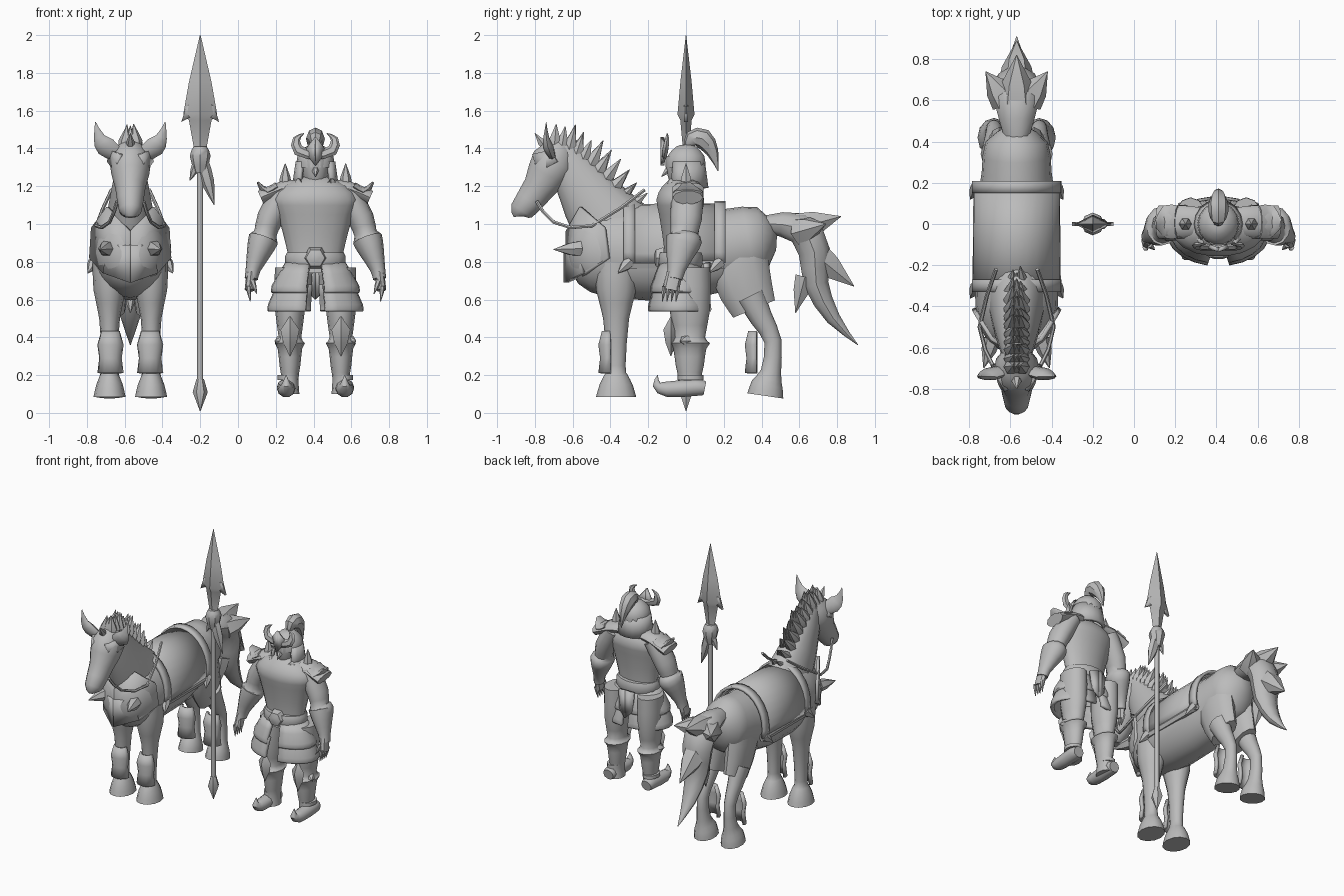
import bpy, bmesh, math, random
from mathutils import Vector

HORSE, WARRIOR, SPEAR = -.57, .41, -.2
random.seed(4)

if "Cube" in bpy.data.objects:
    bpy.data.objects.remove(bpy.data.objects["Cube"], do_unlink=True)

stone = bpy.data.materials.new("plain grey")
stone.use_nodes = True
stone.diffuse_color = (.5, .5, .5, 1)
stone.node_tree.nodes["Principled BSDF"].inputs["Base Color"].default_value = stone.diffuse_color


def finish(name, builder, thickness=0):
    """Turn a bmesh into a shaded object, optionally thickened."""
    bmesh.ops.recalc_face_normals(builder, faces=builder.faces[:])
    mesh = bpy.data.meshes.new(name)
    builder.to_mesh(mesh)
    builder.free()
    mesh.materials.append(stone)
    part = bpy.data.objects.new(name, mesh)
    bpy.context.collection.objects.link(part)
    bpy.ops.object.select_all(action='DESELECT')
    part.select_set(True)
    bpy.context.view_layer.objects.active = part
    bpy.ops.object.shade_smooth_by_angle(angle=math.radians(40))
    if thickness:
        solid = part.modifiers.new("thickness", 'SOLIDIFY')
        solid.thickness = thickness
        solid.offset = 0


def copies(name, mirrored):
    """Name and side of each copy of a part."""
    return ((name + "_left", 1), (name + "_right", -1)) if mirrored else ((name, 1),)


def rounded(rows):
    """Add one point midway along a smooth curve between each pair of rows."""
    result = [rows[0]]
    for index in range(1, len(rows)):
        before, after = rows[max(index - 2, 0)], rows[min(index + 1, len(rows) - 1)]
        near, far = rows[index - 1], rows[index]
        result += [(near + far) / 2 + (near + far - before - after) / 16, far]
    return result


def tube(name, centre, rows, flat=1, mirrored=False, sides=12, curved=True, arc=None, thickness=.02):
    """Loft ellipses along rows of (x, y, z, radius); an arc makes an open shell."""
    rows = [Vector(row) for row in rows]
    if curved:
        rows = rounded(rows)
    path = [row.to_3d() for row in rows]
    overall = (path[-1] - path[0]).normalized()
    reference = Vector((0, 1, 0)) if abs(overall.x) > .8 else Vector((1, 0, 0))
    start, end = arc or (0, 360)
    count = sides + 1 if arc else sides
    for label, sign in copies(name, mirrored):
        builder = bmesh.new()
        rings = []
        for index, row in enumerate(rows):
            tangent = path[min(index + 1, len(path) - 1)] - path[max(index - 1, 0)]
            tangent.normalize()
            across = (reference - tangent * reference.dot(tangent)).normalized()
            upward = tangent.cross(across) * flat
            radius = max(row.w, .002)
            ring = []
            for step in range(count):
                angle = math.radians(start + (end - start) * step / sides)
                spot = path[index] + radius * (across * math.cos(angle) + upward * math.sin(angle))
                ring.append(builder.verts.new((centre + sign * spot.x, spot.y, spot.z)))
            rings.append(ring)
        for lower, upper in zip(rings, rings[1:]):
            for step in range(sides):
                after = (step + 1) % count
                builder.faces.new((lower[step], lower[after], upper[after], upper[step]))
        if not arc:
            builder.faces.new(rings[0])
            builder.faces.new(rings[-1])
        finish(label, builder, thickness if arc else 0)


def spine(name, centre, rows, x=0, **options):
    """A tube in a side plane from rows of (y, z, radius)."""
    tube(name, centre, [(x, *row) for row in rows], **options)


def column(name, centre, rows, x=0, y=0, **options):
    """An upright tube from rows of (z, radius)."""
    tube(name, centre, [(x, y, *row) for row in rows], **options)


def spike(name, centre, base, tip, radius, mirrored=False, leaf=False):
    """A cone, or a leaf with a narrow foot, between two points."""
    base, tip = Vector(base), Vector(tip)
    foot = radius / 2 if leaf else radius
    rows = [(*base, foot), (*base.lerp(tip, .4), radius * .8), (*tip, 0)]
    tube(name, centre, rows, mirrored=mirrored, sides=6, curved=False)


def plate(name, centre, front, bend, outline, mirrored=False, thickness=.02):
    """A plate from an outline of (x, z), swept back in y away from the middle."""
    for label, sign in copies(name, mirrored):
        builder = bmesh.new()
        rim = [builder.verts.new((centre + sign * x, front + bend * x * x, z)) for x, z in outline]
        bmesh.ops.triangulate(builder, faces=[builder.faces.new(rim)])
        finish(label, builder, thickness)


# Horse body, neck and head
spine("horse_body", HORSE, [(-.62, .85, .05), (-.57, .85, .14), (-.4, .85, .2), (0, .84, .2),
                            (.25, .88, .17), (.4, .91, .15), (.48, .91, .04)], flat=1.2, sides=20)
spine("horse_neck", HORSE, [(-.3, .87, .16), (-.5, 1.13, .11), (-.66, 1.4, .06)], flat=1.5, sides=16)
spine("horse_head", HORSE, [(-.65, 1.43, .05), (-.7, 1.33, .11), (-.78, 1.19, .08),
                            (-.87, 1.07, .06), (-.88, 1.04, .03)], flat=1.1, sides=14)
tube("horse_ear", HORSE, [(.06, -.71, 1.36, .04), (.13, -.73, 1.41, .055), (.165, -.74, 1.46, .03), (.185, -.74, 1.54, 0)],
     flat=.5, mirrored=True, sides=8)
plate("cheek_mask", HORSE, -.84, 12, [(.05, 1.37), (.1, 1.39), (.115, 1.33), (.07, 1.27)], mirrored=True)
spike("forelock", HORSE, (0, -.74, 1.4), (0, -.8, 1.48), .03, leaf=True)

# Mane of overlapping leaf spikes along the crest
rows = 11
for row in range(rows):
    along = row / (rows - 1)
    root = Vector((0, -.7, 1.38)).lerp(Vector((0, -.34, 1.05)), along)
    root.z += .07 * math.sin(along * math.pi)
    turn = math.radians(85 - 45 * along)
    for side in (-1, 0, 1):
        offset = Vector((side * .035, 0, 0))
        lift = Vector((0, math.cos(turn), math.sin(turn))) * random.uniform(.13, .18)
        spike("mane_spike", HORSE, root + offset, root + lift + offset / 2, .045, leaf=True)

# Horse legs with hooves, and the curved shin guards in front of them
column("horse_front_leg", HORSE, [(.8, .09), (.65, .085), (.5, .055), (.25, .04), (.2, .05), (.15, .07), (.085, .085)],
       x=.11, y=-.37, flat=1.25, mirrored=True)
spine("horse_thigh", HORSE, [(.3, .95, .06), (.28, .77, .08), (.36, .55, .06)], x=.085, flat=2, mirrored=True)
spine("horse_hind_leg", HORSE, [(.34, .62, .065), (.4, .5, .05), (.46, .38, .038),
                                (.45, .22, .045), (.43, .15, .07), (.42, .09, .08)], x=.11, flat=1.2, mirrored=True)
for name, place in (("front_shin_guard", -.4), ("hind_shin_guard", .375)):
    column(name, HORSE, [(.21, .06), (.29, .05), (.36, .06), (.43, .04)], x=.105, y=place,
           flat=.9, mirrored=True, sides=6, curved=False, arc=(180, 360))

# Fanned tail
spine("tail", HORSE, [(.42, 1, .06), (.6, .98, .11), (.68, .85, .11), (.69, .68, .085), (.78, .5, .05), (.91, .36, 0)],
      flat=.8, sides=10)
spike("tail_top_spike", HORSE, (0, .6, .98), (0, .82, 1.04), .09)
spike("tail_side_spike", HORSE, (.05, .6, .96), (.15, .74, 1), .08, mirrored=True)
spike("tail_back_spike", HORSE, (0, .68, .84), (0, .89, .67), .09)
spike("tail_low_spike", HORSE, (0, .63, .72), (0, .58, .53), .06)

# Saddle blanket with its rims, edges and studs
arch = (-15, 195)
spine("saddle_blanket", HORSE, [(.18, .86, .2), (-.32, .85, .205)], flat=1.2, sides=16, arc=arch)
for name, place in (("blanket_rear_rim", .18), ("blanket_front_rim", -.3)):
    spine(name, HORSE, [(place + .03, .86, .207), (place - .03, .86, .207)],
          flat=1.22, sides=16, arc=arch)
    spike("blanket_stud", HORSE, (.19, place, .8), (.225, place - .06, .74), .035, mirrored=True)
spine("blanket_edge", HORSE, [(.2, .79, .02), (-.32, .79, .02)], x=.19, flat=1.5, mirrored=True, sides=6)
spine("saddle_pommel", HORSE, [(-.3, 1.07, .12), (-.21, 1.08, .06)], flat=.3)

# Chest armour with spikes
plate("chest_plate", HORSE, -.63, 5, [(0, .96), (.12, 1.09), (.2, .98), (.21, .82), (.14, .74), (0, .69)], mirrored=True)
plate("chest_bib", HORSE, -.64, 5, [(0, .89), (.12, .89), (.14, .74), (0, .69)], mirrored=True)
spike("chest_spike", HORSE, (.12, -.56, .87), (.16, -.7, .865), .045, mirrored=True)

# Bridle
tube("rein", HORSE, [(.07, -.79, 1.12, .01), (.11, -.7, 1.01, .01), (.18, -.5, .99, .01), (.1, -.22, 1.18, .01)],
     mirrored=True, sides=6)

# Spear with a leaf blade, barbs, knot and tassels
column("spear_shaft", SPEAR, [(.1, .016), (1.45, .016)], sides=10, curved=False)
column("spear_foot", SPEAR, [(.01, 0), (.11, .04), (.18, .02)], sides=6, curved=False)
column("spear_blade", SPEAR, [(1.41, .035), (1.55, .06), (1.58, .09), (1.75, .06), (2, 0)],
       flat=.5, sides=4, curved=False)
plate("blade_barb", SPEAR, 0, 0, [(.03, 1.66), (.075, 1.62), (.1, 1.54), (.045, 1.57)], mirrored=True)
column("spear_knot", SPEAR, [(1.27, .03), (1.36, .055), (1.41, .035)], sides=8)
tube("spear_tassel", SPEAR, [(.01, 0, 1.33, .035), (.04, 0, 1.22, .035), (.075, 0, 1.1, 0)], flat=.8, sides=6)
spike("spear_short_tassel", SPEAR, (-.02, 0, 1.31), (-.055, 0, 1.23), .025)

# Warrior torso, belt and tiered skirt
column("torso", WARRIOR, [(.74, .15), (.84, .145), (1.05, .2), (1.13, .225), (1.2, .17), (1.25, .07)],
       y=-.03, flat=.57, sides=18)
column("belt", WARRIOR, [(.77, .15), (.79, .16), (.83, .16), (.85, .15)], y=-.03, flat=.75, sides=18, curved=False)
spine("belt_buckle", WARRIOR, [(-.12, .82, .065), (-.16, .82, .05), (-.17, .82, .02)], sides=6, curved=False)
for name, bottom, top, outer, inner in (("upper_tasset", .64, .79, .22, .15), ("lower_tasset", .54, .68, .24, .19)):
    column(name, WARRIOR, [(bottom, outer), (bottom + .03, outer), (top, inner)],
           y=-.035, flat=.65, mirrored=True, sides=10, arc=(-78, 84), thickness=.025)
plate("rear_loincloth", WARRIOR, .12, -5, [(0, .8), (.06, .79), (.05, .65), (0, .6)], mirrored=True)

# Warrior legs, knee guards and curled boots
column("warrior_leg", WARRIOR, [(.77, .08), (.55, .08), (.4, .06), (.37, .08), (.34, .065), (.25, .055),
                                (.18, .045), (.1, .05)], x=.135, y=.02, flat=1.35, mirrored=True)
spine("boot", WARRIOR, [(.1, .13, .04), (.05, .135, .05), (-.1, .125, .045), (-.155, .15, .025), (-.15, .2, 0)],
      x=.155, flat=.95, mirrored=True, sides=10)
column("boot_cuff", WARRIOR, [(.175, .055), (.2, .055)], x=.145, y=.025, flat=1.25, mirrored=True)
column("knee_guard", WARRIOR, [(.3, 0), (.37, .035), (.44, .05), (.51, 0)], x=.135, y=-.08,
       flat=.8, mirrored=True, sides=4, curved=False)
spike("knee_side_stud", WARRIOR, (.18, 0, .38), (.215, -.03, .38), .035, mirrored=True)

# Warrior arms and hands
tube("arm", WARRIOR, [(.16, .01, 1.18, .07), (.24, 0, 1.03, .07), (.265, -.01, .95, .06), (.275, -.01, .92, .08),
                      (.3, -.03, .85, .065), (.33, -.05, .76, .04), (.34, -.06, .71, .035)], flat=1.2, mirrored=True)
tube("palm", WARRIOR, [(.34, -.06, .74, .025), (.35, -.08, .65, .025)], flat=1.7, mirrored=True, sides=8)
for finger in range(4):
    knuckle = -.115 + finger * .024
    spike("finger", WARRIOR, (.355, knuckle, .67), (.345, knuckle - .01, .59), .014, mirrored=True)
spike("thumb", WARRIOR, (.335, -.1, .7), (.31, -.125, .63), .016, mirrored=True)

# Shoulder armour
tube("shoulder_pad", WARRIOR, [(.09, .01, 1.2, .07), (.17, .01, 1.19, .08), (.29, .01, 1.14, .08)],
     flat=.5, mirrored=True, sides=10)
tube("shoulder_flare", WARRIOR, [(.2, .01, 1.2, .08), (.26, .01, 1.17, .08), (.305, 0, 1.22, .02)],
     flat=.3, mirrored=True, sides=8)
spike("shoulder_spike", WARRIOR, (.16, 0, 1.2), (.16, 0, 1.32), .035, mirrored=True)
plate("collar", WARRIOR, -.13, 6, [(0, 1.13), (.06, 1.2), (.09, 1.24), (.12, 1.19), (.07, 1.11)], mirrored=True)

# Head, helmet, crest and plume
column("face", WARRIOR, [(1.19, .035), (1.22, .055), (1.3, .075), (1.36, .075)], y=-.025, flat=1.1)
spike("nose", WARRIOR, (0, -.08, 1.3), (0, -.13, 1.25), .022)
column("helmet", WARRIOR, [(1.3, .1), (1.36, .095), (1.41, .05), (1.42, .015)], flat=1.05, sides=14)
column("neck_guard", WARRIOR, [(1.19, .115), (1.33, .095)], flat=.95, arc=(-45, 225))
tube("crest_horn", WARRIOR, [(0, -.115, 1.36, .02), (.09, -.11, 1.39, .03), (.1, -.1, 1.45, .02), (.06, -.1, 1.48, 0)],
     flat=.6, mirrored=True, sides=6)
plate("brow_crest", WARRIOR, -.125, 8, [(0, 1.46), (.045, 1.4), (.03, 1.35), (0, 1.31)], mirrored=True)
spine("plume", WARRIOR, [(.01, 1.4, .015), (.03, 1.45, .04), (.09, 1.45, .05), (.14, 1.38, .03), (.17, 1.28, 0)],
      flat=1.1, sides=8)
